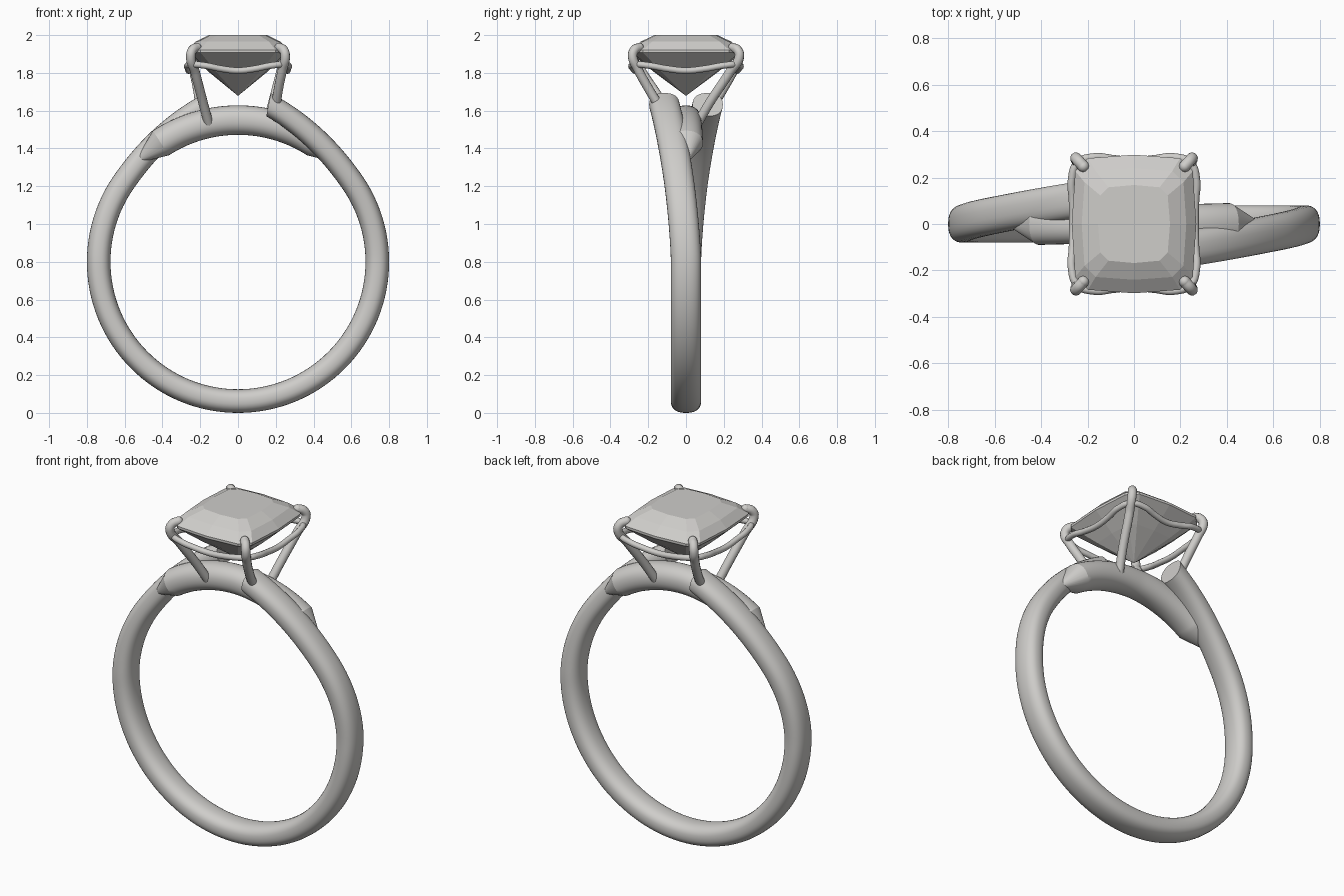
import bpy, bmesh, math
from mathutils import Vector

cube = bpy.data.objects.get("Cube")
if cube:
    bpy.data.objects.remove(cube, do_unlink=True)

metal = bpy.data.materials.new("pale_grey")
metal.use_nodes = True
GREY = (0.62, 0.61, 0.59, 1)
metal.diffuse_color = GREY
metal.node_tree.nodes["Principled BSDF"].inputs["Base Color"].default_value = GREY

CENTRE = Vector((0, 0, 0.8))


def smooth(obj, angle=35):
    bpy.ops.object.select_all(action="DESELECT")
    obj.select_set(True)
    bpy.context.view_layer.objects.active = obj
    bpy.ops.object.shade_smooth_by_angle(angle=math.radians(angle))


def loft(name, rings):
    """Skin a list of equal-length point rings and cap both ends."""
    bm = bmesh.new()
    loops = [[bm.verts.new(p) for p in ring] for ring in rings]
    n = len(loops[0])
    for a, b in zip(loops, loops[1:]):
        for i in range(n):
            j = (i + 1) % n
            bm.faces.new((a[i], a[j], b[j], b[i]))
    bm.faces.new(loops[0])
    bm.faces.new(loops[-1])
    bmesh.ops.recalc_face_normals(bm, faces=bm.faces)
    mesh = bpy.data.meshes.new(name)
    bm.to_mesh(mesh)
    bm.free()
    obj = bpy.data.objects.new(name, mesh)
    bpy.context.collection.objects.link(obj)
    mesh.materials.append(metal)
    return obj


def section(phi, radius, y, half_r, half_y, power, n=32):
    """Rounded cross-section in the radial plane; phi runs from the bottom."""
    out = Vector((math.sin(phi), 0, -math.cos(phi)))
    ring = []
    for i in range(n):
        a = math.tau * i / n
        c, s = math.cos(a), math.sin(a)
        u = math.copysign(abs(c) ** (2 / power), c) * half_r
        v = math.copysign(abs(s) ** (2 / power), s) * half_y
        ring.append(CENTRE + out * (radius + u) + Vector((0, y + v, 0)))
    return ring


def wire(name, points, radius, cyclic=False):
    curve = bpy.data.curves.new(name, "CURVE")
    curve.dimensions = "3D"
    curve.bevel_depth = radius
    curve.bevel_resolution = 4
    curve.use_fill_caps = True
    spline = curve.splines.new("BEZIER")
    spline.bezier_points.add(len(points) - 1)
    spline.use_cyclic_u = cyclic
    for bp, p in zip(spline.bezier_points, points):
        bp.co = p
        bp.handle_left_type = bp.handle_right_type = "AUTO"
    curve.materials.append(metal)
    obj = bpy.data.objects.new(name, curve)
    bpy.context.collection.objects.link(obj)
    bpy.ops.object.select_all(action="DESELECT")
    obj.select_set(True)
    bpy.context.view_layer.objects.active = obj
    bpy.ops.object.convert(target="MESH")
    smooth(bpy.context.object, 50)


# Split band: ends rise and pass to opposite sides of the bridge
rings = []
for i in range(121):
    deg = -169 + 338 * i / 120
    a = abs(deg)
    lift = 0.11 * max(0, (a - 125) / 44) ** 1.9
    shift = 0.115 * max(0, (a - 90) / 79) ** 1.4
    rings.append(section(math.radians(deg), 0.7375 + lift,
                         -math.copysign(shift, deg), 0.0625, 0.08, 2.4))
smooth(loft("band", rings))

# Bridge across the top with tapered ends
rings = []
for deg, size in [(136.5, 0.25)] + [(147 + 66 * i / 30, 1) for i in range(31)] + [(223.5, 0.25)]:
    wide = 0.08 + 0.01 * min(1, abs(deg - 180) / 33)
    rings.append(section(math.radians(deg), 0.75, 0, 0.078 * size, wide * size, 2.2))
smooth(loft("bridge", rings), 25)


# Cut stone: stacked cushion outlines from table to point
def outline(hx, hy, corner, bulge, z):
    quarter = [(hx, 0), (hx - bulge, hy - corner), (hx - corner, hy - bulge)]
    ring = []
    for k in range(4):
        for x, y in quarter:
            if k % 2 == 0:
                s = 1 if k == 0 else -1
                ring.append((s * x, s * y, z))
        if k % 2 == 1:
            s = 1 if k == 1 else -1
            for x, y in ((0, hy), (-(hx - corner), hy - bulge), (-(hx - bulge), hy - corner)):
                ring.append((s * x, s * y, z))
    return ring


loft("stone", [
    outline(0.155, 0.168, 0.045, 0.01, 2.0),
    outline(0.225, 0.24, 0.06, 0.012, 1.965),
    outline(0.268, 0.298, 0.07, 0.015, 1.922),
    outline(0.268, 0.298, 0.07, 0.015, 1.908),
    outline(0.155, 0.17, 0.04, 0.008, 1.805),
    outline(0.002, 0.002, 0.0005, 0.0001, 1.68),
])

# Prongs: one pair stands on the band ends, the other on the bridge
tip = [(0.25, 0.283, 1.89), (0.24, 0.272, 1.922), (0.218, 0.248, 1.934)]
band_prong = [(0.2, 0.14, 1.62), (0.215, 0.2, 1.72), (0.236, 0.255, 1.82)] + tip
bridge_prong = [(0.155, 0.06, 1.53), (0.187, 0.13, 1.65), (0.226, 0.23, 1.8)] + tip
for place, base, sx, sy in (("front_left", band_prong, 1, -1), ("back_right", band_prong, -1, 1),
                            ("back_left", bridge_prong, 1, 1), ("front_right", bridge_prong, -1, -1)):
    path = [(x * sx, y * sy, z) for x, y, z in base]
    wire(place + "_prong", path, 0.025)
    bpy.ops.mesh.primitive_uv_sphere_add(segments=16, ring_count=8, radius=0.025, location=path[-1])
    ball = bpy.context.object
    ball.name = place + "_prong_tip"
    ball.data.materials.append(metal)
    smooth(ball, 60)

# Wavy gallery wire around the prongs
quarter = [(0.262, 0, 1.812), (0.264, 0.1, 1.822), (0.268, 0.19, 1.838), (0.243, 0.262, 1.845),
           (0.17, 0.288, 1.838), (0.09, 0.28, 1.822)]
back_half = quarter + [(0, 0.272, 1.812)] + [(-x, y, z) for x, y, z in quarter[:0:-1]]
wire("gallery_wire", back_half + [(-x, -y, z) for x, y, z in back_half], 0.017, True)
